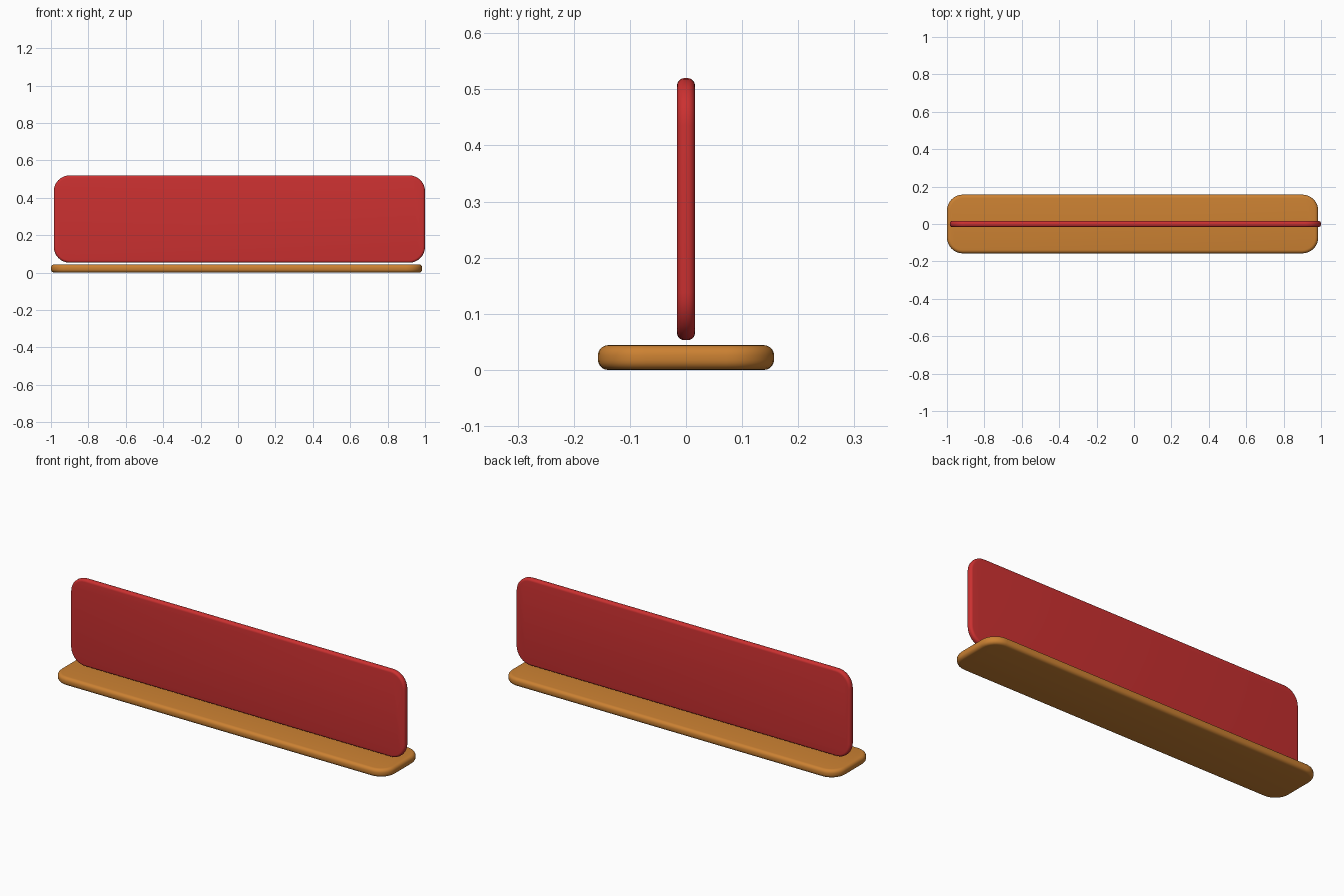
import bpy
import bmesh
import math
from mathutils import Matrix

cube = bpy.data.objects.get("Cube")
if cube:
    bpy.data.objects.remove(cube, do_unlink=True)


def make_material(name, rgb):
    mat = bpy.data.materials.new(name)
    mat.use_nodes = True
    color = (*rgb, 1.0)
    mat.diffuse_color = color
    bsdf = mat.node_tree.nodes["Principled BSDF"]
    bsdf.inputs["Base Color"].default_value = color
    bsdf.inputs["Roughness"].default_value = 0.6
    return mat


def rounded_slab(name, width, depth, thick, radius, rim, matrix, mat):
    """Slab with a rounded rectangle outline and softened rims."""
    bm = bmesh.new()
    steps = 8
    outline = []
    for i, (sx, sy) in enumerate([(1, 1), (-1, 1), (-1, -1), (1, -1)]):
        cx, cy = sx * (width / 2 - radius), sy * (depth / 2 - radius)
        for k in range(steps + 1):
            a = math.pi / 2 * (i + k / steps)
            outline.append(bm.verts.new((cx + radius * math.cos(a),
                                         cy + radius * math.sin(a), -thick / 2)))
    face = bm.faces.new(outline)
    top = bmesh.ops.extrude_face_region(bm, geom=[face])["geom"]
    bmesh.ops.translate(bm, vec=(0, 0, thick),
                        verts=[g for g in top if isinstance(g, bmesh.types.BMVert)])
    bmesh.ops.recalc_face_normals(bm, faces=bm.faces)

    # Round over the top and bottom rims
    rims = [e for e in bm.edges if abs(e.verts[0].co.z - e.verts[1].co.z) < 1e-6]
    bmesh.ops.bevel(bm, geom=rims, offset=rim, offset_type='OFFSET',
                    segments=5, profile=0.5, affect='EDGES', clamp_overlap=True)
    bmesh.ops.transform(bm, matrix=matrix, verts=bm.verts)
    bmesh.ops.recalc_face_normals(bm, faces=bm.faces)

    mesh = bpy.data.meshes.new(name)
    bm.to_mesh(mesh)
    bm.free()
    mesh.materials.append(mat)
    obj = bpy.data.objects.new(name, mesh)
    bpy.context.collection.objects.link(obj)
    bpy.ops.object.select_all(action='DESELECT')
    obj.select_set(True)
    bpy.context.view_layer.objects.active = obj
    bpy.ops.object.shade_smooth_by_angle(angle=math.radians(35))
    return obj


orange = make_material("warm orange", (0.60, 0.22, 0.032))
red = make_material("deep red", (0.60, 0.03, 0.03))

# Flat base plank
rounded_slab("base_plank", 1.985, 0.314, 0.044, 0.085, 0.018,
             Matrix.Translation((-0.0075, 0, 0.022)), orange)

# Upright panel hovering just above the base
rounded_slab("upright_panel", 1.985, 0.467, 0.032, 0.085, 0.013,
             Matrix.Translation((0.0075, 0, 0.2865)) @ Matrix.Rotation(math.pi / 2, 4, 'X'),
             red)
